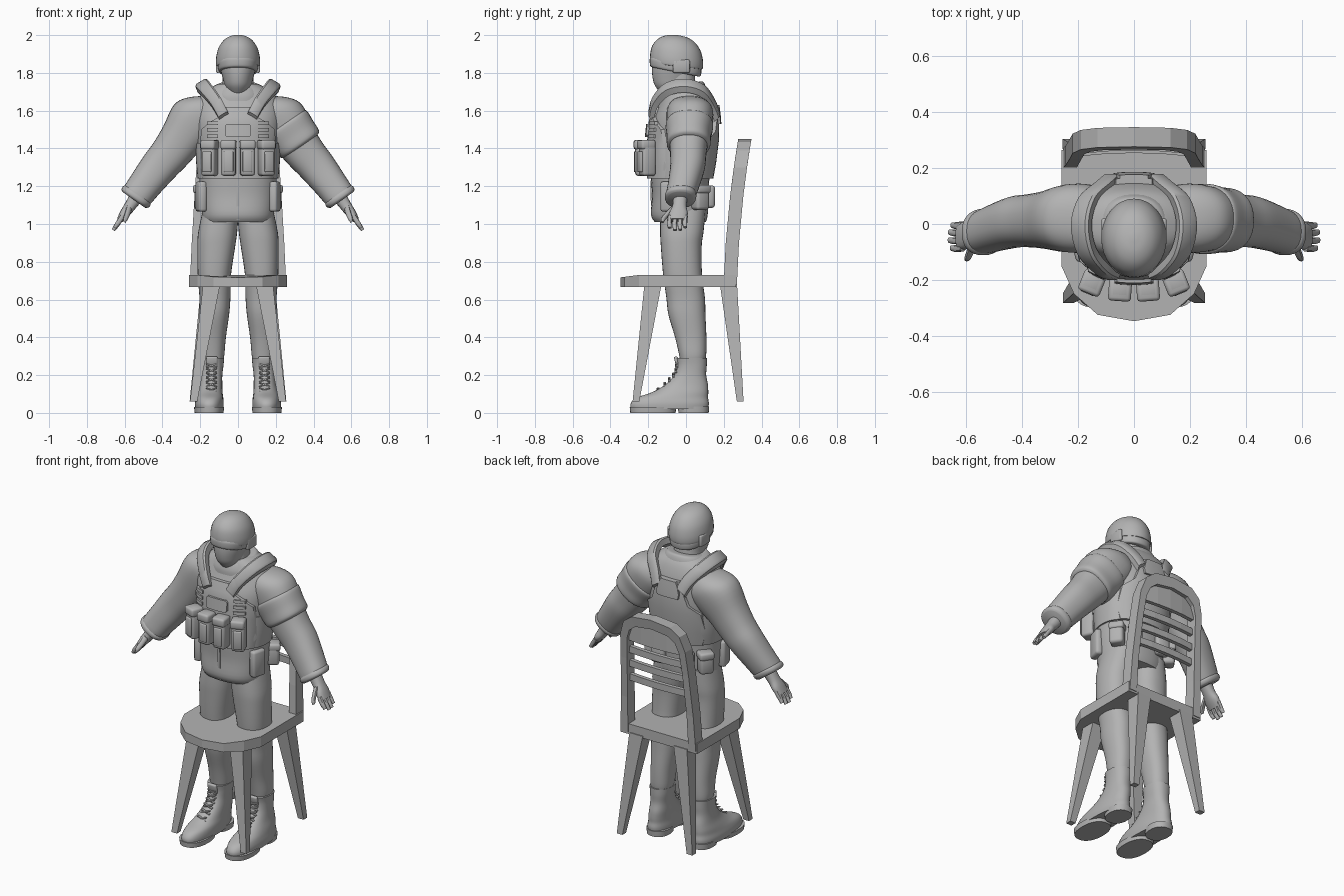
import bpy, bmesh, math
from mathutils import Vector, Matrix

grey = bpy.data.materials.new("plain grey")
grey.diffuse_color = (0.45, 0.45, 0.45, 1)


def finish(name, bm, smooth=40, mirror=False):
    bmesh.ops.recalc_face_normals(bm, faces=bm.faces)
    me = bpy.data.meshes.new(name)
    bm.to_mesh(me)
    bm.free()
    me.materials.append(grey)
    if smooth:
        me.shade_smooth()
        me.set_sharp_from_angle(angle=math.radians(smooth))
    ob = bpy.data.objects.new(name, me)
    bpy.context.collection.objects.link(ob)
    if mirror:
        ob.modifiers.new("mirror", 'MIRROR')
    return ob


def spline(rows, steps):
    """Catmull-Rom through rows of numbers."""
    out = []
    for i in range(len(rows) - 1):
        p = [rows[max(0, min(len(rows) - 1, i + k))] for k in (-1, 0, 1, 2)]
        for s in range(steps):
            t = s / steps
            out.append([0.5 * (2 * b + (c - a) * t + (2 * a - 5 * b + 4 * c - d) * t * t
                               + (3 * b - a - 3 * c + d) * t ** 3) for a, b, c, d in zip(*p)])
    return out + [list(rows[-1])]


def super_pt(a, e):
    c, s = math.cos(a), math.sin(a)
    return math.copysign(abs(c) ** (2 / e), c), math.copysign(abs(s) ** (2 / e), s)


def loft(name, rings, n=32, e=2.3, tilt=0, shear=0, steps=4, mirror=False, smooth=40, phase=0):
    """Skin rings (x, y, z, rx, ry); tilt turns them about y, shear lifts the front."""
    bm = bmesh.new()
    t = math.radians(tilt)
    loops = []
    for x, y, z, rx, ry in (spline(rings, steps) if steps > 1 else rings):
        loop = []
        for i in range(n):
            c, s = super_pt(2 * math.pi * i / n + phase, e)
            loop.append(bm.verts.new((x + rx * c * math.cos(t), y + ry * s,
                                      z + rx * c * math.sin(t) + shear * ry * s)))
        loops.append(loop)
    for a, b in zip(loops, loops[1:]):
        for i in range(n):
            bm.faces.new((a[i], a[(i + 1) % n], b[(i + 1) % n], b[i]))
    bm.faces.new(loops[0])
    bm.faces.new(loops[-1])
    return finish(name, bm, smooth, mirror)


def box(name, loc, size, rot=(0, 0, 0), bevel=0.0, mirror=False):
    bm = bmesh.new()
    m = Matrix.Translation(loc)
    for ang, ax in zip(rot, 'XYZ'):
        m = m @ Matrix.Rotation(math.radians(ang), 4, ax)
    bmesh.ops.create_cube(bm, size=1, matrix=m @ Matrix.Diagonal((*size, 1)))
    if bevel:
        bmesh.ops.bevel(bm, geom=list(bm.edges), offset=bevel, segments=2, profile=0.5, affect='EDGES')
    return finish(name, bm, 50 if bevel else 0, mirror)


# ---- torso and jacket
TORSO = [(0, -.03, 1.01, .18, .135), (0, -.035, 1.05, .19, .15), (0, -.03, 1.15, .20, .15),
         (0, -.03, 1.25, .205, .155), (0, -.02, 1.35, .212, .165), (0, -.015, 1.45, .222, .17),
         (0, -.01, 1.55, .232, .165), (0, 0, 1.63, .225, .145), (0, 0, 1.70, .18, .12),
         (0, -.01, 1.74, .11, .10)]
loft("jacket", TORSO, n=48)


def torso_y(x, z, side):
    for a, b in zip(TORSO, TORSO[1:]):
        if a[2] <= z <= b[2]:
            f = (z - a[2]) / (b[2] - a[2])
            cy, rx, ry = (a[k] + (b[k] - a[k]) * f for k in (1, 3, 4))
            u = min(abs(x) / rx, .96)
            return cy + side * ry * (1 - u ** 2.3) ** (1 / 2.3)


def panel(name, rows, side, thick, lift=0.0, cx=0.0, mirror=False):
    """Plate hugging the torso; rows are (z, half width)."""
    bm = bmesh.new()
    m = 12
    grid = []
    for z, w in rows:
        xs = [cx + w * (2 * i / m - 1) for i in range(m + 1)]
        pts = [[(x, torso_y(x, z, side) + side * o, z) for x in xs] for o in (lift - .01, lift + thick)]
        grid.append([[bm.verts.new(p) for p in r] for r in pts])
    for a, b in zip(grid, grid[1:]):
        for k in (0, 1):
            for i in range(m):
                bm.faces.new((a[k][i], a[k][i + 1], b[k][i + 1], b[k][i]))
        for i in (0, m):
            bm.faces.new((a[0][i], a[1][i], b[1][i], b[0][i]))
    for r in (grid[0], grid[-1]):
        for i in range(m):
            bm.faces.new((r[0][i], r[0][i + 1], r[1][i + 1], r[1][i]))
    return finish(name, bm, 40, mirror)


# ---- vest
panel("vest_front", [(1.24, .19), (1.3, .2), (1.42, .2), (1.5, .195), (1.54, .15), (1.57, .095), (1.62, .08)], -1, .022)
panel("vest_back", [(1.24, .17), (1.32, .19), (1.44, .18), (1.49, .12), (1.55, .10), (1.6, .085), (1.63, .065)], 1, .02)
panel("back_tab", [(1.53, .07), (1.56, .075), (1.61, .06), (1.63, .05)], 1, .012, .02)
loft("vest_band", [(0, -.027, 1.24, .213, .162), (0, -.02, 1.33, .222, .172), (0, -.017, 1.43, .225, .174)], n=48)
panel("chest_patch", [(1.46, .06), (1.47, .07), (1.52, .07), (1.53, .06)], -1, .012, .022)
for z in (1.455, 1.49, 1.525):
    panel("webbing_loop", [(z, .03), (z + .018, .03)], -1, .01, .02, .135, mirror=True)
panel("jacket_placket", [(1.02, .008), (1.12, .008), (1.23, .008)], -1, .005)

# shoulder straps
bm = bmesh.new()
prev = None
for x, y, z, w, t in spline([(.075, -.185, 1.57, .03, .02), (.115, -.165, 1.645, .032, .02),
                             (.17, -.10, 1.715, .036, .022), (.19, 0, 1.735, .038, .022),
                             (.165, .09, 1.705, .036, .02), (.11, .14, 1.635, .034, .02),
                             (.08, .165, 1.57, .032, .02)], 4):
    side = Vector((.82, 0, -.5)) * w
    out = Vector((.3, y * 5, .8)).normalized() * t
    c = Vector((x, y, z))
    ring = [bm.verts.new(c + side * a + out * b) for a, b in ((-1, -1), (1, -1), (1, .6), (.7, 1), (-.7, 1), (-1, .6))]
    if prev:
        for i in range(6):
            bm.faces.new((prev[i], prev[(i + 1) % 6], ring[(i + 1) % 6], ring[i]))
    else:
        bm.faces.new(ring)
    prev = ring
bm.faces.new(prev)
finish("shoulder_strap", bm, 40, True)

# magazine and hip pouches
for x, y, r in ((.05, -.23, 4), (.15, -.205, 22)):
    box("front_pouch", (x, y, 1.35), (.076, .075, .19), (0, 0, r), .014, True)
    box("pouch_flap", (x, y - .006, 1.42), (.082, .08, .05), (0, 0, r), .012, True)
    box("pouch_face", (x + .015 * (r > 10), y - .038, 1.33), (.05, .014, .11), (0, 0, r), .005, True)
box("side_pouch", (.195, -.09, 1.145), (.045, .09, .16), (0, 0, -15), .014, True)
box("hip_pouch", (.185, .075, 1.14), (.07, .08, .13), (0, 0, 35), .016, True)
box("rear_pouch", (.095, .125, 1.145), (.085, .05, .12), (0, 0, 8), .016, True)
box("hip_pouch_flap", (.187, .078, 1.185), (.076, .086, .045), (0, 0, 35), .012, True)

# ---- sleeves, cuffs and hands
loft("sleeve", [(.11, .015, 1.645, .06, .09), (.17, .02, 1.60, .12, .12), (.225, .02, 1.55, .14, .122),
                (.30, .015, 1.45, .117, .105), (.36, .012, 1.37, .106, .096), (.42, .008, 1.30, .099, .092),
                (.49, -.012, 1.21, .089, .084), (.535, -.028, 1.15, .083, .078), (.55, -.03, 1.13, .072, .068)],
     tilt=35, mirror=True)
loft("cuff", [(.527, -.026, 1.162, .078, .076), (.535, -.028, 1.15, .088, .083), (.546, -.03, 1.136, .086, .08),
              (.552, -.03, 1.128, .074, .068)], tilt=35, mirror=True)
loft("arm_band", [(.243, .018, 1.53, .125, .115), (.252, .018, 1.518, .139, .126), (.29, .015, 1.468, .133, .118),
                  (.325, .014, 1.425, .126, .115), (.335, .014, 1.412, .108, .10)], tilt=35)
loft("palm", [(.54, -.03, 1.14, .036, .038), (.575, -.035, 1.09, .03, .038), (.60, -.04, 1.055, .026, .05),
              (.625, -.045, 1.02, .018, .046)], n=16, tilt=35, mirror=True)
for y, dx, dz in ((-.088, .03, -.042), (-.06, .038, -.055), (-.032, .037, -.053), (-.006, .028, -.04)):
    loft("finger", [(.612, y + .003, 1.04, .013, .013), (.62 + dx * .5, y, 1.026 + dz * .5, .013, .013),
                    (.622 + dx, y + .002, 1.022 + dz, .009, .01)], n=10, tilt=35, mirror=True)
loft("thumb", [(.575, -.06, 1.09, .016, .018), (.585, -.095, 1.055, .015, .016), (.595, -.118, 1.03, .013, .014),
               (.602, -.125, 1.01, .007, .008)], n=10, tilt=35, mirror=True)

# ---- trousers
loft("trouser_leg", [(.09, -.015, 1.08, .095, .12), (.107, -.022, .96, .103, .115), (.115, -.025, .88, .1, .108),
                     (.125, -.018, .73, .088, .103), (.122, -.002, .61, .082, .102), (.125, .005, .52, .078, .098),
                     (.13, .025, .40, .066, .083), (.134, .035, .31, .062, .072), (.134, .035, .27, .055, .065)],
     mirror=True)

# ---- boots
loft("boot", [(.152, -.088, .02, .074, .205), (.152, -.086, .05, .076, .207), (.15, -.073, .08, .072, .19),
              (.148, -.03, .11, .066, .148), (.143, .003, .15, .06, .113), (.14, .022, .20, .057, .085),
              (.137, .03, .25, .06, .08), (.137, .028, .29, .064, .083)], mirror=True)
loft("sole_front", [(.153, -.175, 0, .076, .12), (.153, -.175, .03, .08, .123)], steps=1, mirror=True)
loft("heel", [(.147, .04, 0, .065, .08), (.147, .04, .035, .068, .083)], steps=1, mirror=True)
box("boot_tongue", (.138, -.048, .27), (.06, .02, .06), (15, 0, 0), .008, True)
for i, (y, z) in enumerate(((-.15, .122), (-.115, .15), (-.09, .176), (-.068, .2), (-.056, .225), (-.052, .25))):
    for r in (20, -20):
        box("boot_lace", (.141, y + .002, z), (.062, .014, .008), (0, r, 0), .003, True)

# ---- neck, head, helmet
loft("neck", [(0, -.02, 1.66, .11, .1), (0, -.03, 1.72, .085, .085), (0, -.035, 1.80, .08, .08)])
loft("collar", [(0, -.015, 1.67, .14, .125), (0, -.015, 1.70, .135, .122), (0, -.015, 1.735, .112, .108),
                (0, -.02, 1.74, .09, .09)], shear=.15)
loft("masked_face", [(0, -.07, 1.69, .045, .06), (0, -.075, 1.73, .068, .088), (0, -.07, 1.77, .08, .106),
                     (0, -.062, 1.82, .092, .118), (0, -.055, 1.88, .095, .12)], e=2)
loft("goggles", [(0, -.057, 1.805, .094, .122), (0, -.056, 1.812, .104, .134), (0, -.055, 1.845, .108, .137),
                 (0, -.055, 1.86, .1, .13)], shear=-.2)
loft("helmet", [(0, -.05, 1.835, .108, .13), (0, -.05, 1.84, .116, .139), (0, -.05, 1.88, .116, .14),
                (0, -.05, 1.93, .104, .128), (0, -.048, 1.97, .078, .098), (0, -.046, 1.992, .045, .058),
                (0, -.045, 2.0, .01, .012)], e=2, shear=-.12)
box("ear_guard", (.107, -.025, 1.835), (.02, .09, .07), (0, 0, 0), .008, True)


# ---- chair
def prism(name, pts, z_low, z_high):
    bm = bmesh.new()
    lo = [bm.verts.new((x, y, z_low(y))) for x, y in pts]
    hi = [bm.verts.new((x, y, z_high(y))) for x, y in pts]
    bm.faces.new(lo)
    bm.faces.new(hi)
    for i in range(len(pts)):
        j = (i + 1) % len(pts)
        bm.faces.new((lo[i], lo[j], hi[j], hi[i]))
    return finish(name, bm, 0)


half = [(.26, .265), (.26, -.15), (.215, -.25), (.13, -.325)]
prism("seat", half + [(0, -.348)] + [(-x, y) for x, y in reversed(half)],
      lambda y: .667, lambda y: .73 - max(0, -.25 - y) * .13)

R2 = .72  # square corners reach the ring radius at 45 degrees
for nm, top, foot in (("front_leg", (.14, -.175), (.235, -.265)), ("back_leg", (.15, .225), (.237, .287))):
    loft(nm, [(*top, .68, .064, .064), (*foot, .06, .027, .025)], n=4, e=2, steps=1, mirror=True, smooth=0,
         phase=math.pi / 4)


def back_y(z):
    t = (z - .7) / .74
    return .2 + .025 * t + .05 * t * t


# arched back frame
outer = [(.255, .68), (.245, .9), (.23, 1.15), (.22, 1.3), (.19, 1.39), (.13, 1.435), (0, 1.45)]
inner = [(.205, .68), (.2, .9), (.187, 1.15), (.177, 1.28), (.155, 1.34), (.11, 1.375), (0, 1.39)]
outer += [(-x, z) for x, z in reversed(outer[:-1])]
inner += [(-x, z) for x, z in reversed(inner[:-1])]
bm = bmesh.new()
rings = [[bm.verts.new((x, back_y(z) + d, z)) for (x, z), d in ((o, 0), (o, .07), (i, .07), (i, 0))]
         for o, i in zip(outer, inner)]
for a, b in zip(rings, rings[1:]):
    for i in range(4):
        bm.faces.new((a[i], a[(i + 1) % 4], b[(i + 1) % 4], b[i]))
bm.faces.new(rings[0])
bm.faces.new(rings[-1])
finish("chair_back_frame", bm, 0)

# slats, bowed slightly backwards
for nm, z, h, w in (("slat", 1.0, .04, .2), ("slat", 1.09, .04, .195), ("slat", 1.18, .04, .19),
                    ("top_panel", 1.265, .13, .175)):
    pts = [(w * k, .012 * (1 - k * k) + back_y(z + h / 2) + .022) for k in (-1, -.5, 0, .5, 1)]
    prism(nm, pts + [(x, y + .024) for x, y in reversed(pts)], lambda y: z, lambda y: z + h)
